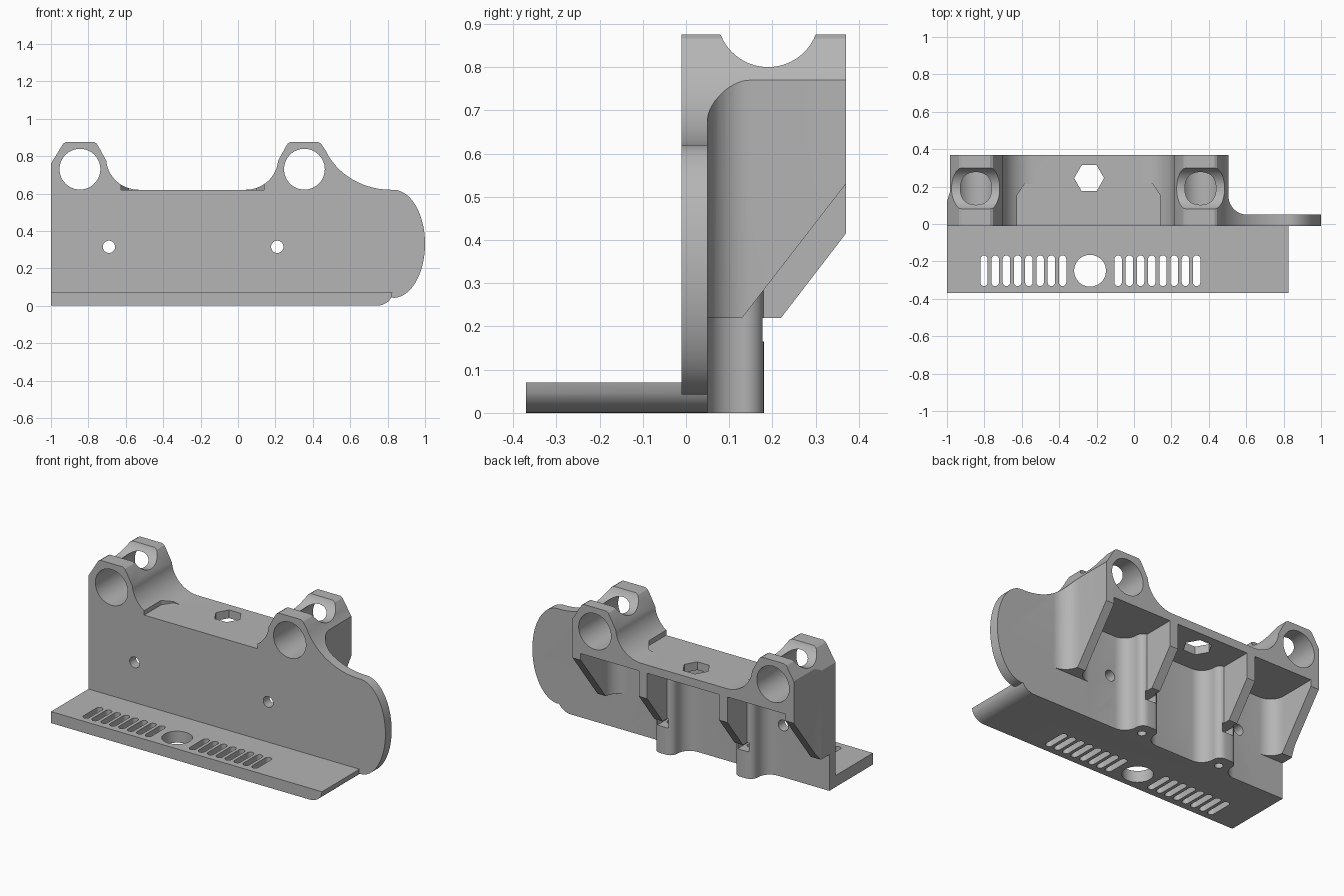
import bpy, bmesh, math

if "Cube" in bpy.data.objects:
    bpy.data.objects.remove(bpy.data.objects["Cube"])

GREY = bpy.data.materials.new("plain_grey")
GREY.diffuse_color = (0.46, 0.46, 0.46, 1)
GREY.use_nodes = True
GREY.node_tree.nodes["Principled BSDF"].inputs["Base Color"].default_value = GREY.diffuse_color
MID = -0.24            # x of the bracket's symmetry line
EARS = (-0.845, 0.355)
COLS = (MID - 0.27, MID + 0.27)


def arc(cx, cy, rx, ry, a0, a1, n=16):
    out = []
    for i in range(n + 1):
        a = math.radians(a0 + (a1 - a0) * i / n)
        out.append((cx + rx * math.cos(a), cy + ry * math.sin(a)))
    return out


def disc(cx, cy, r, n=48):
    return arc(cx, cy, r, r, 0, 360 - 360 / n, n - 1)


def prism(name, pts, plane, lo, hi):
    """Extrude a closed outline, drawn in the given plane, from lo to hi."""
    place = {"xz": lambda a, b, c: (a, c, b),
             "xy": lambda a, b, c: (a, b, c),
             "yz": lambda a, b, c: (c, a, b)}[plane]
    bm = bmesh.new()
    face = bm.faces.new([bm.verts.new(place(a, b, lo)) for a, b in pts])
    ext = bmesh.ops.extrude_face_region(bm, geom=[face])
    shift = place(0, 0, hi - lo)
    bmesh.ops.translate(bm, vec=shift,
                        verts=[v for v in ext["geom"] if isinstance(v, bmesh.types.BMVert)])
    bmesh.ops.recalc_face_normals(bm, faces=bm.faces)
    me = bpy.data.meshes.new(name)
    bm.to_mesh(me)
    bm.free()
    me.materials.append(GREY)
    ob = bpy.data.objects.new(name, me)
    bpy.context.collection.objects.link(ob)
    return ob


def boolean(target, tool, op="DIFFERENCE"):
    mod = target.modifiers.new("bool", "BOOLEAN")
    mod.operation, mod.solver, mod.object = op, "EXACT", tool
    bpy.context.view_layer.objects.active = target
    bpy.ops.object.modifier_apply(modifier=mod.name)
    bpy.data.objects.remove(tool)


def cut(target, pts, plane, lo, hi):
    boolean(target, prism("cutter", pts, plane, lo, hi))


# Front outline: plate with two ears and a rounded right end
left_ear = [(-0.945, 0.85), (-0.935, 0.866), (-0.92, 0.875),
            (-0.77, 0.875), (-0.755, 0.866), (-0.745, 0.85)]
valley = arc(-0.53, 0.79, 0.175, 0.17, 185, 270)
right_ear = [(2 * MID - 0.01 - x, z) for x, z in reversed(left_ear)]
valley_r = [(2 * MID - 0.01 - x, z) for x, z in reversed(valley)]
sweep = arc(0.82, 0.96, 0.38, 0.34, 203, 270, 20)
nose = arc(0.83, 0.331, 0.17, 0.289, 90, -90, 40)
foot = arc(0.74, 0.07, 0.085, 0.07, -20, -90, 8)
outline = ([(-1, 0), (-1, 0.76)] + left_ear + valley + valley_r + right_ear
           + sweep + nose + foot)
bracket = prism("bracket", outline, "xz", -0.01, 0.37)

# Clear the space behind the front plate, leaving the raised block
cut(bracket, [(0.505, 0.6), (0.505, 0.15)] + arc(0.605, 0.15, 0.1, 0.1, 190, 270, 12)
    + [(1.2, 0.05), (1.2, 0.6)], "xy", -0.1, 1)
cut(bracket, [(-1.2, 0.12), (-1, 0.12), (-0.985, 0.17), (-0.985, 0.6), (-1.2, 0.6)],
    "xy", -0.1, 1)
cut(bracket, [(0.05, -0.1), (0.05, 0.22), (0.22, 0.22), (0.37, 0.415),
              (0.5, 0.584), (0.5, -0.1)], "yz", -1.2, 1.2)
for lo, hi in ((-1.2, -0.88), (0.38, 1.2)):
    cut(bracket, [(0.05, 0.1), (0.05, 0.22), (0.13, 0.22), (0.37, 0.53),
                  (0.5, 0.698), (0.5, 0.1)], "yz", lo, hi)

# Pockets between the ribs, open at the back and below
for x0, x1 in ((-0.93, COLS[0] - 0.028), (COLS[0] + 0.028, COLS[1] - 0.028),
               (COLS[1] + 0.028, 0.45)):
    r = 0.09
    cut(bracket, [(x0, 0.6)] + arc(x0 + r, 0.05 + r, r, r, 180, 270, 10)
        + arc(x1 - r, 0.05 + r, r, r, 270, 360, 10) + [(x1, 0.6)], "xy", -0.1, 0.57)

# Rounded screw columns under the middle ribs
for cx in COLS:
    half = arc(0.145, 0.13, 0.08, 0.08, 270, 180, 8) + arc(0.02, 0.135, 0.045, 0.045, 0, 90, 8)
    pts = ([(cx + 0.145, 0.02)] + [(cx + x, y) for x, y in half]
           + [(cx - x, y) for x, y in reversed(half)] + [(cx - 0.145, 0.02)])
    boolean(bracket, prism("column", pts, "xy", 0, 0.6), "UNION")

# Base shelf
shelf = prism("shelf", [(-1, 0), (-1, 0.07), (0.825, 0.07)] + foot, "xz", -0.37, 0.02)
boolean(bracket, shelf, "UNION")

# Nut slots and screw holes in the columns
for cx in COLS:
    cut(bracket, [(cx - 0.037, 0.065), (cx + 0.037, 0.065), (cx + 0.037, 0.3),
                  (cx - 0.037, 0.3)], "xy", 0.165, 0.22)
    cut(bracket, disc(cx, 0.1, 0.024, 20), "xy", -0.1, 0.19)

# Ear bores and the curved grooves across their tops
for cx in EARS:
    cut(bracket, disc(cx, 0.73, 0.109, 64), "xz", -0.1, 0.5)
    cut(bracket, disc(0.19, 0.918, 0.118, 64), "yz", cx - 0.19, cx + 0.19)

# Flat clearance at the front of the valley
cut(bracket, [(-0.625, -0.1), (0.14, -0.1), (0.14, 0.155), (0.10, 0.215),
              (-0.585, 0.215), (-0.625, 0.155)], "xy", 0.62, 0.8)

# Hexagonal top hole and the two plate holes
cut(bracket, disc(MID, 0.245, 0.08, 6), "xy", 0.5, 0.7)
for cx in (-0.69, 0.21):
    cut(bracket, disc(cx, 0.315, 0.033, 28), "xz", -0.1, 0.2)

# Shelf vents and round opening
cut(bracket, disc(-0.235, -0.25, 0.085), "xy", -0.1, 0.2)
for start in (-0.802, -0.085):
    for i in range(8):
        cx = start + 0.06 * i
        cut(bracket, arc(cx, -0.188, 0.02, 0.02, 0, 180, 8)
            + arc(cx, -0.312, 0.02, 0.02, 180, 360, 8), "xy", -0.1, 0.2)

# Smooth the curved walls, keep the edges crisp
bpy.ops.object.select_all(action="DESELECT")
bracket.select_set(True)
bpy.context.view_layer.objects.active = bracket
bpy.ops.object.shade_smooth_by_angle(angle=math.radians(25))
